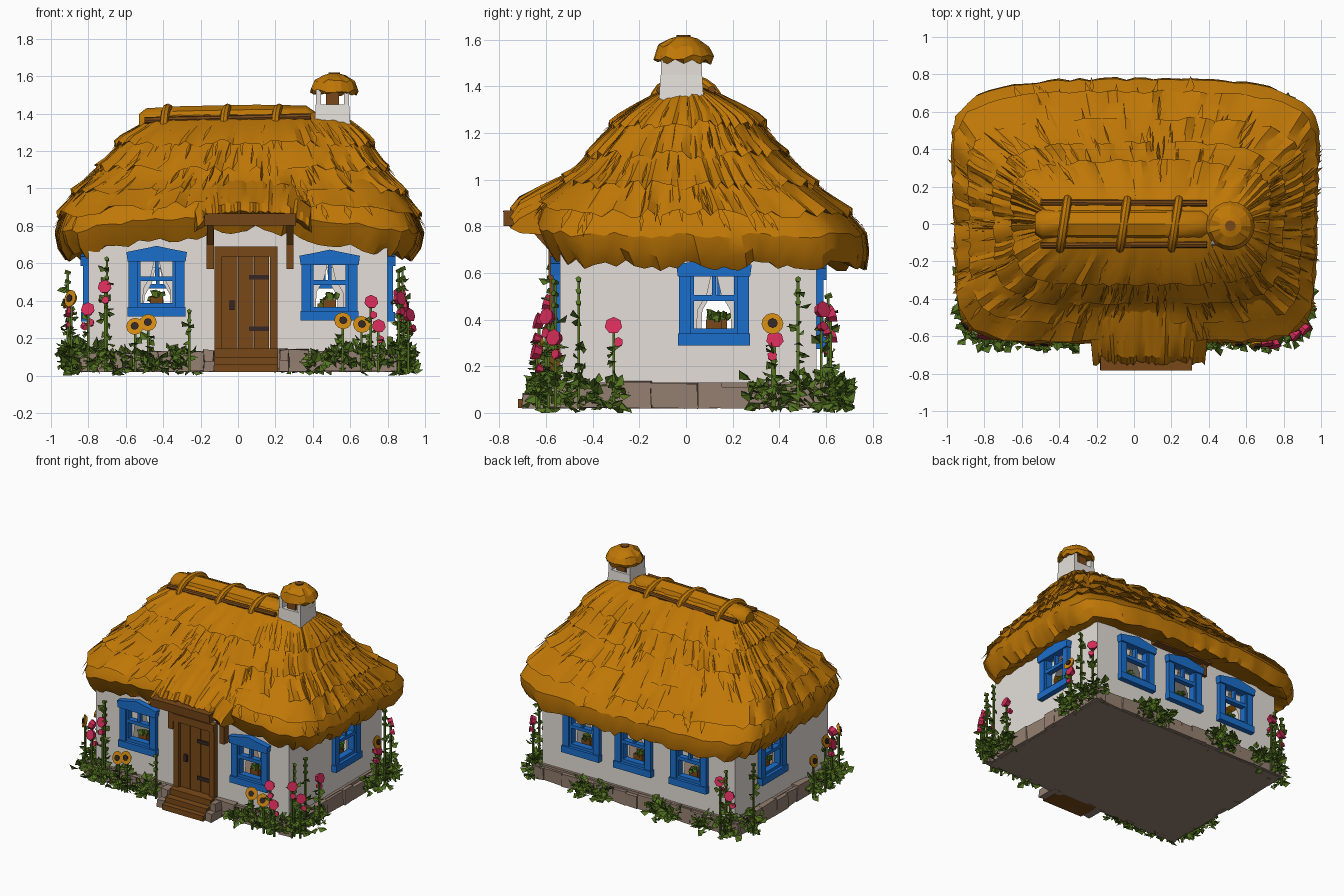
import bpy, bmesh, math, random
from math import sin, cos, pi, radians
from mathutils import Matrix, Vector

random.seed(4)
U = random.uniform
if "Cube" in bpy.data.objects:
    bpy.data.objects.remove(bpy.data.objects["Cube"])

def material(name, *rgb):
    m = bpy.data.materials.new(name)
    m.use_nodes = True
    m.diffuse_color = (*rgb, 1)
    m.node_tree.nodes["Principled BSDF"].inputs["Base Color"].default_value = (*rgb, 1)
    return m

THATCH = material("golden thatch", 0.52, 0.185, 0.002)
PLASTER = material("white plaster", 0.78, 0.74, 0.70)
BLUE = material("blue paint", 0.011, 0.155, 0.60)
WOOD = material("brown wood", 0.19, 0.066, 0.009)
STONE = material("grey stone", 0.30, 0.215, 0.165)
GREEN = material("leaf green", 0.085, 0.165, 0.014)
PINK = material("pink petals", 0.66, 0.025, 0.10)
ORANGE = material("orange petals", 0.62, 0.25, 0.006)
DARK = material("dark iron", 0.035, 0.02, 0.018)

def finish(name, bm, *mats, smooth=None):
    me = bpy.data.meshes.new(name)
    bm.to_mesh(me)
    bm.free()
    for m in mats:
        me.materials.append(m)
    ob = bpy.data.objects.new(name, me)
    bpy.context.collection.objects.link(ob)
    if smooth:
        bpy.ops.object.select_all(action='DESELECT')
        ob.select_set(True)
        bpy.context.view_layer.objects.active = ob
        bpy.ops.object.shade_smooth_by_angle(angle=radians(smooth))
    return ob

def box(bm, lo, hi, mat=0, M=Matrix(), jitter=0, taper=1):
    lo, hi = Vector(lo), Vector(hi)
    T = M @ Matrix.Translation((lo + hi) / 2) @ Matrix.Diagonal((*(hi - lo), 1))
    vs = bmesh.ops.create_cube(bm, size=1)["verts"]
    for v in vs:
        if v.co.z > 0:
            v.co.x *= taper
            v.co.y *= taper
        v.co = T @ v.co + Vector((U(-1, 1), U(-1, 1), U(-1, 1))) * jitter
    for f in {f for v in vs for f in v.link_faces}:
        f.material_index = mat

def bridge(bm, a, b):
    n = len(a)
    for i in range(n):
        bm.faces.new((a[i], a[(i + 1) % n], b[(i + 1) % n], b[i]))

def tube(name, pts, r, mat, smooth=40):
    cu = bpy.data.curves.new(name, 'CURVE')
    cu.dimensions, cu.bevel_depth, cu.bevel_resolution, cu.use_fill_caps = '3D', r, 2, True
    sp = cu.splines.new('POLY')
    sp.points.add(len(pts) - 1)
    for p, co in zip(sp.points, pts):
        p.co = (*co[:3], 1)
        p.radius = co[3] if len(co) > 3 else 1
    tmp = bpy.data.objects.new(name + "_curve", cu)
    bpy.context.collection.objects.link(tmp)
    me = bpy.data.meshes.new_from_object(tmp.evaluated_get(bpy.context.evaluated_depsgraph_get()))
    bpy.data.objects.remove(tmp)
    bm = bmesh.new()
    bm.from_mesh(me)
    return finish(name, bm, mat, smooth=smooth)

# Thatched roof: overlapping ragged tiers that follow one outline (z, front, back, right, left)
PROFILE = [(0.62, -.54, .74, -.875, .885), (0.68, -.59, .765, -.935, .95), (0.76, -.635, .77, -.965, .98),
           (0.85, -.615, .70, -.945, .955), (1.0, -.49, .52, -.85, .865), (1.15, -.38, .38, -.69, .75),
           (1.27, -.28, .30, -.61, .69), (1.35, -.17, .18, -.50, .62), (1.41, -.04, .04, -.42, .52)]

def roof_point(t, z, off, dz=0):
    zc = min(max(z, PROFILE[0][0]), PROFILE[-1][0])
    a, b = next((p, q) for p, q in zip(PROFILE, PROFILE[1:]) if zc <= q[0])
    k = (zc - a[0]) / (b[0] - a[0])
    y0, y1, x0, x1 = [a[i] + (b[i] - a[i]) * k for i in range(1, 5)]
    c, s = cos(t), sin(t)
    e = 7 if z < 1 else 5
    r = (abs(c) ** e + abs(s) ** e) ** (-1 / e)
    u, v = c * r, s * r
    # narrower at the front, bowed at the back, raised over the door
    x = (x0 + x1) / 2 + ((x1 - x0) / 2 + off) * u * (1 + .02 * v)
    y = (y0 + y1) / 2 + ((y1 - y0) / 2 + off) * v * (1 - .13 * max(0, v) * abs(u) ** 3)
    lift = .11 * (1 - min(1, abs(u)) ** 2) + .05 * math.exp(-((x - .07) / .22) ** 2)
    lift *= max(0, -v) ** 2 * min(1, max(0, (1.05 - z) / .35))
    return Vector((x, y, z + lift + dz))

N = 128
for k, (z0, z1) in enumerate([(.635, .92), (.86, 1.05), (.98, 1.17), (1.11, 1.30), (1.24, 1.41)]):
    bm = bmesh.new()
    jag = [U(-.028, .02) for i in range(N)]
    ridge = [U(-.01, .01) for i in range(N)]
    rows = [(z0 + .07, -.26, 0), (z0 + .02, -.05, .5)] if k == 0 else [(z0 + .02, -.04, .5)]
    rows += [(z0 + (z1 - z0) * f, .02 * (1 - f) ** 2 - .006 * f, 1 - f) for f in (0, .2, .45, .7, 1)]
    rings = [[bm.verts.new(roof_point(2 * pi * i / N, z, off + ridge[i] * w, jag[i] * w))
              for i in range(N)] for z, off, w in rows]
    for a, b in zip(rings, rings[1:]):
        bridge(bm, a, b)
    if k == 4:
        bm.faces.new(rings[-1])
    finish(f"roof_thatch_tier_{k + 1}", bm, THATCH, smooth=28)

# Loose straw tufts lying on the roof
bm = bmesh.new()
for i in range(300):
    t, z, d, h = U(0, 2 * pi), U(.78, 1.3), U(.008, .02), U(.05, .1)
    top, l, r, tip = [bm.verts.new(p) for p in (
        roof_point(t, z + h, .004), roof_point(t - d, z + .02, .01),
        roof_point(t + d, z + .02, .01), roof_point(t + U(-d, d), z - .03, .026))]
    for f in ((top, l, tip), (top, tip, r), (l, r, tip)):
        bm.faces.new(f)
finish("straw_tufts", bm, THATCH)

# Ridge roll with rounded ends, its poles and straw hoops
tube("ridge_roll", [(-.53, 0, 1.345, .6), (-.49, 0, 1.345, .95), (-.3, 0, 1.352), (.1, 0, 1.36),
                    (.36, 0, 1.36, .95), (.41, 0, 1.355, .6)], .088, THATCH)
for side in (-1, 1):
    tube("ridge_pole", [(-.50, .115 * side, 1.365), (.39, .11 * side, 1.385)], .017, WOOD)
for x in (-.375, -.055, .22):
    tube("ridge_hoop", [(x + .02 * cos(a), .135 * cos(a), 1.33 + .1 * sin(a))
                        for a in [pi * i / 10 for i in range(11)]], .024, THATCH)

# Chimney with side openings and a thatched cap
bm = bmesh.new()
C = Matrix.Translation((.505, -.02, 0))
box(bm, (-.105, -.105, 1.2), (.105, .105, 1.45), 0, C, taper=.85)
for s in (-1, 1):
    box(bm, (s * .075 - .014, -.088, 1.44), (s * .075 + .014, .088, 1.53), 0, C)
box(bm, (-.035, -.07, 1.44), (.035, .07, 1.53), 1, C)
finish("chimney", bm, PLASTER, WOOD)
bm = bmesh.new()
rings = [[bm.verts.new((.515 + r * cos(a), -.01 + r * sin(a), z + (U(-.012, .012) if r > .1 else 0)))
          for a in [2 * pi * i / 20 for i in range(20)]]
         for r, z in ((.07, 1.52), (.118, 1.505), (.13, 1.525), (.11, 1.57), (.06, 1.605), (.025, 1.615))]
for a, b in zip(rings, rings[1:]):
    bridge(bm, a, b)
bm.faces.new(rings[0][::-1])
bm.faces.new(rings[-1])
finish("chimney_cap", bm, THATCH)
tube("chimney_peg", [(.515, -.01, 1.58), (.515, -.01, 1.62)], .03, WOOD)

# Hollow walls with window openings
WINDOWS = [(-.435, -.54, 0, .315), (.49, -.54, 0, .295), (.8, .12, 90, .29), (-.8, .14, -90, .29),
           (.46, .56, 180, .275), (.03, .56, 180, .275), (-.43, .56, 180, .275)]
frames = [Matrix.Translation((x, y, z)) @ Matrix.Rotation(radians(a), 4, 'Z') for x, y, a, z in WINDOWS]
bm = bmesh.new()
box(bm, (-.8, -.54, .1), (.8, .56, .84))
walls = finish("walls", bm, PLASTER)
cutters = []
for M, lo, hi in [(Matrix(), (-.74, -.48, .05), (.74, .5, .80))] + [(M, (-.115, -.1, .05), (.115, .1, .30)) for M in frames]:
    bm = bmesh.new()
    box(bm, lo, hi, 0, M)
    cut = finish("opening_cutter", bm)
    cut.hide_render = True
    mod = walls.modifiers.new("opening", 'BOOLEAN')
    mod.operation, mod.solver, mod.object = 'DIFFERENCE', 'EXACT', cut
    cutters.append(cut)
cut_mesh = bpy.data.meshes.new_from_object(walls.evaluated_get(bpy.context.evaluated_depsgraph_get()))
walls.modifiers.clear()
walls.data = cut_mesh
for cut in cutters:
    bpy.data.objects.remove(cut)

# Blue windows with pointed headers, bars, curtains and a potted plant
for M in frames:
    bm = bmesh.new()
    for s in (-1, 1):
        box(bm, (s * .125 - .025, -.03, .02), (s * .125 + .025, .03, .325), 0, M)
        box(bm, (s * .098 - .012, -.018, .05), (s * .098 + .012, .03, .31), 0, M)
        drape = [(s * .11, .035, .30), (s * .012, .035, .30), (s * .03, .035, .22), (s * .07, .035, .15),
                 (s * .075, .035, .05), (s * .11, .035, .05)]
        bm.faces.new([bm.verts.new(M @ Vector(p)) for p in drape]).material_index = 1
    box(bm, (-.155, -.04, 0), (.155, .03, .05), 0, M)
    box(bm, (-.1, -.018, .05), (.1, .03, .072), 0, M)
    box(bm, (-.11, -.02, .19), (.11, .02, .215), 0, M)
    box(bm, (-.009, -.015, .2), (.009, .015, .31), 0, M)
    outline = [(-.155, .295), (.155, .295), (.162, .345), (.06, .365), (0, .378), (-.06, .365), (-.162, .345)]
    front, back = [[bm.verts.new(M @ Vector((x, y, z))) for x, z in outline] for y in (-.042, .02)]
    bridge(bm, back, front)
    bm.faces.new(front)
    bm.faces.new(back[::-1])
    box(bm, (-.035, .03, .05), (.035, .07, .11), 2, M)
    for i in range(7):
        p = M @ Vector((U(-.04, .04), U(.03, .06), U(.11, .135)))
        box(bm, p - Vector((.012,) * 3), p + Vector((.012,) * 3), 3, jitter=.01)
    finish("window", bm, BLUE, PLASTER, WOOD, GREEN)

# Stone foundation
bm = bmesh.new()
box(bm, (-.82, -.56, .02), (.82, .58, .13))
for along, fixed in ((0, -.565), (0, .585), (1, -.825), (1, .825)):
    p, end = (-.85, .85) if along == 0 else (-.585, .6)
    while p < end - .02:
        q = min(p + U(.09, .2), end)
        d, h = U(.015, .026), U(.11, .14)
        lo, hi = [p, fixed - d, .022], [q, fixed + d, h]
        if along:
            lo[:2], hi[:2] = lo[1::-1], hi[1::-1]
        box(bm, lo, hi, jitter=.005)
        p = q
finish("stone_foundation", bm, STONE)

# Wooden steps between stone cheeks
bm = bmesh.new()
for y, z in ((-.72, .06), (-.68, .10), (-.63, .145)):
    box(bm, (-.125, y, .02), (.215, -.55, z), 0)
for x in (-.155, .245):
    box(bm, (x - .028, -.70, .022), (x + .028, -.57, .08), 1, jitter=.006)
    box(bm, (x - .026, -.65, .07), (x + .026, -.57, .135), 1, jitter=.006)
finish("door_steps", bm, WOOD, STONE)

# Door with frame, planks, hinges and handle
bm = bmesh.new()
for x in (-.105, .19):
    box(bm, (x - .02, -.585, .14), (x + .02, -.52, .68), 0)
box(bm, (-.125, -.59, .635), (.21, -.52, .69), 0)
for i in range(3):
    box(bm, (-.085 + i * .085, -.562, .14), (-.003 + i * .085, -.52, .64), 0)
for z in (.25, .525):
    box(bm, (.06, -.57, z - .013), (.165, -.56, z + .013), 1)
box(bm, (-.045, -.58, .35), (-.02, -.56, .40), 1)
finish("door", bm, WOOD, DARK)

# Porch canopy: beam, brackets and thatched hood, with a matching beam under the back eave
bm = bmesh.new()
box(bm, (-.18, -.78, .805), (.31, -.50, .865), jitter=.004)
for x in (-.148, .278):
    box(bm, (x - .02, -.59, .57), (x + .02, -.53, .82))
    brace = Matrix.Translation((x, -.62, .76)) @ Matrix.Rotation(radians(42), 4, 'X')
    box(bm, (-.018, -.018, -.08), (.018, .018, .08), 0, brace)
box(bm, (-.18, .55, .665), (.31, .62, .71))
box(bm, (-.168, .55, .58), (-.128, .585, .70))
finish("porch_frame", bm, WOOD)
bm = bmesh.new()
cols = []
for i in range(37):
    u, jag = i / 36 * 2 - 1, U(-.015, .02)
    flare = lambda y: .08 + (.30 + .1 * (y + .73)) * u
    side = .085 * abs(u) ** 4
    cols.append([bm.verts.new((flare(y), y + jag * w, z - side + U(-.008, .008))) for y, z, w in (
        (-.50, .84, 0), (-.70, .85, 1), (-.745, .875, 1), (-.71, .92, .6), (-.62, .97, .2), (-.52, 1.02, 0), (-.40, 1.07, 0))])
for a, b in zip(cols, cols[1:]):
    bridge(bm, a, b)
bm.faces.new(cols[0])
bm.faces.new(cols[-1][::-1])
bmesh.ops.recalc_face_normals(bm, faces=bm.faces)
finish("porch_thatch", bm, THATCH, smooth=28)

# Garden: leafy bushes, then flowering stems
def leaf(bm, p, size, mat=0):
    d = Vector((U(-1, 1), U(-1, 1), U(-.5, .9))).normalized()
    s = d.cross(Vector((U(-1, 1), U(-1, 1), 1))).normalized() * size * .42
    n = d.cross(s).normalized() * size * .2
    pts = [p, p + d * size * .5 + s + n, p + d * size, p + d * size * .5 - s + n]
    a, b, c, e = [bm.verts.new((q.x, q.y, max(0, q.z))) for q in pts]
    for f in ((a, b, c), (a, c, e)):
        bm.faces.new(f).material_index = mat

bm = bmesh.new()
BUSHES = [(-.87, -.55, .17), (-.76, -.59, .15), (-.62, -.60, .12), (-.47, -.60, .12), (-.33, -.60, .14),
          (.42, -.60, .13), (.55, -.60, .14), (.70, -.60, .16), (.83, -.57, .18), (.87, -.46, .16), (.87, -.34, .13),
          (.87, .33, .14), (.87, .46, .16), (.84, .59, .17), (.42, .63, .13), (.27, .63, .13), (-.20, .63, .13),
          (-.32, .63, .12), (-.60, .63, .13), (-.77, .61, .17), (-.87, .48, .16), (-.87, -.28, .14), (-.88, -.42, .16)]
for x, y, h in BUSHES:
    for i in range(50):
        r, a = .065 * math.sqrt(U(0, 1)), U(0, 2 * pi)
        leaf(bm, Vector((x + r * cos(a), y + r * sin(a), U(.03, h))), U(.045, .075))
finish("bushes", bm, GREEN)

def disc(bm, p, n, r, depth, sides, mat):
    """Shallow bloom facing along n."""
    M = Matrix.Translation(p) @ n.to_track_quat('Z', 'Y').to_matrix().to_4x4()
    vs = bmesh.ops.create_cone(bm, cap_ends=True, segments=sides, radius1=r * .7, radius2=r, depth=depth, matrix=M)["verts"]
    for f in {f for v in vs for f in v.link_faces}:
        f.material_index = mat

FLOWERS = [(-.89, -.54, .41, 's'), (-.55, -.63, .26, 's'), (-.48, -.63, .28, 's'), (.56, -.63, .29, 's'), (.66, -.64, .27, 's'),
           (.89, .37, .38, 's'), (-.91, -.35, .40, 's'), (-.90, -.22, .30, 's'), (-.71, -.59, .47, 'p'), (-.80, -.59, .35, 'p'),
           (.71, -.63, .39, 'p'), (.75, -.64, .26, 'p'), (.91, -.56, .32, 'p'), (.86, -.59, .41, 'p'), (.89, -.31, .37, 'p'),
           (.89, .38, .31, 'p'), (.86, .58, .44, 'p'), (-.72, .62, .42, 'p'), (-.80, .62, .33, 'p'), (-.90, -.44, .34, 'p'),
           (-.70, -.58, .62, 't'), (.86, -.56, .56, 't'), (.88, -.46, .57, 't'), (.88, .48, .57, 't'),
           (-.91, .50, .55, 't'), (-.26, -.60, .34, 't'), (-.76, .61, .50, 't')]
bm = bmesh.new()
for x, y, z, kind in FLOWERS:
    p = Vector((x, y, z))
    out = Vector((x if abs(x) > .85 else x * .2, y * (1.3 if abs(y) > .5 else .2), .25)).normalized()
    box(bm, (x - .006, y - .006, .02), (x + .006, y + .006, z), 0)
    for i in range(int(z * 26)):
        leaf(bm, Vector((x, y, U(.08, z - .05))), U(.035, .065))
    if kind == 's':
        disc(bm, p, out, .047, .02, 12, 2)
        disc(bm, p + out * .012, out, .022, .014, 8, 3)
    elif kind == 'p':
        disc(bm, p, out, .038, .035, 7, 1)
        disc(bm, p + Vector((U(-.02, .02), U(-.02, .02), -.07)), out, .022, .03, 6, 1)
    else:
        for i in range(3):
            disc(bm, p - Vector((0, 0, .05 * i)), out, .013, .03, 5, 0)
finish("garden_flowers", bm, GREEN, PINK, ORANGE, DARK)
